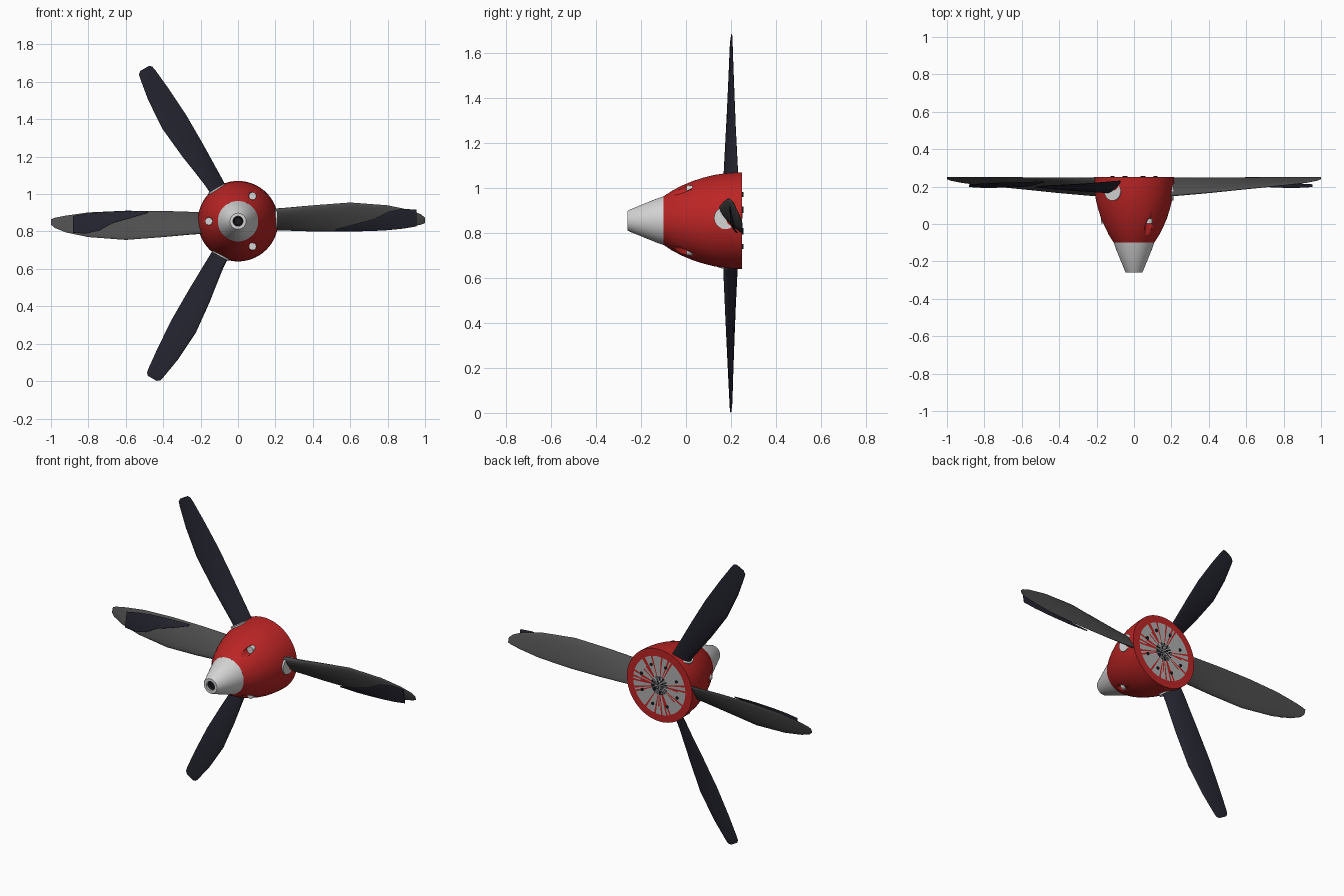
import bpy, bmesh, math, random
from mathutils import Vector

random.seed(4)
cube = bpy.data.objects.get("Cube")
if cube:
    bpy.data.objects.remove(cube)

HUB_Z = 0.855


def material(name, rgb):
    m = bpy.data.materials.new(name)
    m.use_nodes = True
    m.diffuse_color = (*rgb, 1)
    m.node_tree.nodes["Principled BSDF"].inputs["Base Color"].default_value = (*rgb, 1)
    return m


RED = material("spinner red", (0.5, 0.018, 0.018))
WHITE = material("pale grey", (0.66, 0.66, 0.66))
PLATE = material("plate grey", (0.42, 0.42, 0.42))
GREY = material("blade grey", (0.075, 0.075, 0.075))
NAVY = material("blade navy", (0.017, 0.017, 0.028))
BLACK = material("bore black", (0.01, 0.01, 0.013))


def finish(bm, name, mats, angle=35):
    bmesh.ops.remove_doubles(bm, verts=bm.verts, dist=0.0001)
    bmesh.ops.recalc_face_normals(bm, faces=bm.faces)
    me = bpy.data.meshes.new(name)
    bm.to_mesh(me)
    bm.free()
    ob = bpy.data.objects.new(name, me)
    bpy.context.collection.objects.link(ob)
    for m in mats:
        me.materials.append(m)
    bpy.ops.object.select_all(action='DESELECT')
    ob.select_set(True)
    bpy.context.view_layer.objects.active = ob
    bpy.ops.object.shade_smooth_by_angle(angle=math.radians(angle))
    return ob


def skin(bm, rings, rule=None):
    """Bridge consecutive closed rings of points with quads."""
    loops = [[bm.verts.new(p) for p in ring] for ring in rings]
    n = len(loops[0])
    for i, (a, b) in enumerate(zip(loops, loops[1:])):
        for j in range(n):
            k = (j + 1) % n
            f = bm.faces.new((a[j], a[k], b[k], b[j]))
            if rule:
                f.material_index = rule(i, j)
    return loops


def revolve(name, profile, mats, segments=64, rule=None, center=(0, HUB_Z)):
    """Turn (y, radius) points around an axis along y."""
    bm = bmesh.new()
    turn = [2 * math.pi * j / segments for j in range(segments)]
    skin(bm, [[(center[0] + r * math.cos(t), y, center[1] + r * math.sin(t))
               for t in turn] for y, r in profile], rule)
    return finish(bm, name, mats)


def radial_frame(degrees):
    t = math.radians(degrees)
    return Vector((math.cos(t), 0, math.sin(t))), Vector((-math.sin(t), 0, math.cos(t)))


def blade(name, degrees, stations, mat, stretch=1.0):
    """Loft a twisted airfoil; station = radius, low, high, low y, high y, half thickness."""
    out, side = radial_frame(degrees)
    back, n = Vector((0, 1, 0)), 24
    rings = []
    for r, lo, hi, ylo, yhi, thick in stations:
        a, b = side * lo + back * ylo, side * hi + back * yhi
        chord = b - a
        normal = chord.cross(out).normalized()
        ring = []
        for j in range(n):
            t = 2 * math.pi * j / n
            u = 0.5 + 0.5 * math.cos(t)
            bulge = math.sin(t) * thick * (0.75 + 0.5 * u)
            ring.append(out * r * stretch + a + chord * u + normal * bulge
                        + Vector((0, 0, HUB_Z)))
        rings.append(ring)
    bm = bmesh.new()
    loops = skin(bm, rings)
    for end in (loops[0], loops[-1]):
        bm.faces.new(end)
    return finish(bm, name, [mat], 50)


# Spinner shell
spinner = revolve("spinner", [
    (-0.1, 0), (-0.1, 0.108), (-0.06, 0.134), (-0.02, 0.155), (0.03, 0.176),
    (0.08, 0.192), (0.13, 0.204), (0.18, 0.211), (0.22, 0.214), (0.25, 0.215),
    (0.25, 0)], [RED], 96)

# Round openings in the spinner, each with a pale plug at the bottom
for degrees in (60, 180, 300):
    out, _ = radial_frame(degrees)
    spot = (out.x * 0.156, HUB_Z + out.z * 0.156)
    cutter = revolve("opening_cutter", [(-0.2, 0), (-0.2, 0.021), (0.03, 0.021), (0.03, 0)],
                     [RED], 24, center=spot)
    cutter.hide_render = True
    mod = spinner.modifiers.new("opening", 'BOOLEAN')
    mod.operation = 'DIFFERENCE'
    mod.object = cutter
    bpy.context.view_layer.objects.active = spinner
    bpy.ops.object.modifier_apply(modifier=mod.name)
    bpy.data.objects.remove(cutter)
    revolve(f"opening_plug_{degrees}", [(0.04, 0), (0.04, 0.02), (0.002, 0.02), (0.002, 0)],
            [WHITE], 24, center=spot)

# Nose cone with a dark bore
revolve("nose_cone", [(-0.1, 0.108), (-0.135, 0.096), (-0.255, 0.047), (-0.26, 0.043),
                      (-0.26, 0.027), (-0.225, 0.025)], [WHITE])
revolve("nose_bore", [(-0.25, 0.0265), (-0.235, 0.02), (-0.235, 0)], [BLACK], 32)

# Back plate: pale sectors, thin red spokes and a mottled dark centre
spokes = {j for j in range(96) if random.random() < 0.24}


def plate_rule(i, j):
    if i >= 2:
        return random.choice((0, 2, 2))
    return 1 if j in spokes and (i == 1 or j % 3) else 0


revolve("back_plate", [(0.252, 0.172), (0.252, 0.125), (0.252, 0.055), (0.252, 0.03),
                       (0.252, 0)], [PLATE, RED, BLACK], 96, plate_rule)
for k in range(8):
    out, _ = radial_frame(45 * k + 20)
    revolve(f"plate_bolt_{k}", [(0.25, 0.009), (0.256, 0.009), (0.256, 0)], [BLACK], 12,
            center=(out.x * 0.125, HUB_Z + out.z * 0.125))

# Pale cuffs where the blades enter the spinner
for degrees in (0, 120, 240):
    out, side = radial_frame(degrees)
    bm = bmesh.new()
    rings = []
    for r, size in ((0.15, 0.05), (0.211, 0.05), (0.211, 0)):
        rings.append([out * r + side * (0.012 + size * math.cos(t * math.pi / 16))
                      + Vector((0, 0.175 + size * math.sin(t * math.pi / 16), HUB_Z))
                      for t in range(32)])
    skin(bm, rings)
    finish(bm, f"blade_cuff_{degrees}", [WHITE])

# Narrow navy blades
navy_stations = [
    (0.10, -0.035, 0.045, 0.232, 0.168, 0.018), (0.25, -0.04, 0.055, 0.229, 0.171, 0.016),
    (0.45, -0.044, 0.085, 0.220, 0.179, 0.012), (0.63, -0.044, 0.103, 0.214, 0.186, 0.009),
    (0.80, -0.033, 0.092, 0.209, 0.192, 0.006), (0.92, -0.021, 0.072, 0.206, 0.196, 0.004),
    (0.945, -0.016, 0.066, 0.205, 0.197, 0.003), (0.957, -0.004, 0.05, 0.203, 0.199, 0.002)]
blade("upper_blade", 120, navy_stations, NAVY)
blade("lower_blade", 240, navy_stations, NAVY)

# Broad grey blades with a navy panel in front of each outer half
grey_stations = [
    (0.12, -0.045, 0.06, 0.245, 0.145, 0.02), (0.25, -0.05, 0.07, 0.247, 0.155, 0.018),
    (0.40, -0.055, 0.085, 0.248, 0.168, 0.015), (0.60, -0.056, 0.1, 0.249, 0.188, 0.011),
    (0.80, -0.047, 0.085, 0.25, 0.207, 0.007), (0.92, -0.03, 0.06, 0.25, 0.22, 0.004),
    (0.98, -0.018, 0.036, 0.25, 0.232, 0.003), (1.0, -0.01, 0.018, 0.25, 0.24, 0.002)]
panel_stations = [
    (0.52, -0.054, -0.045, 0.228, 0.222, 0.002), (0.62, -0.055, -0.018, 0.224, 0.2, 0.003),
    (0.73, -0.052, 0.012, 0.222, 0.197, 0.003), (0.80, -0.048, 0.05, 0.22, 0.194, 0.003),
    (0.88, -0.04, 0.066, 0.216, 0.194, 0.003), (0.955, -0.028, 0.062, 0.212, 0.198, 0.002)]
for label, degrees, stretch in (("left", 0, 1.0), ("right", 180, 0.925)):
    blade(f"{label}_blade", degrees, grey_stations, GREY)
    blade(f"{label}_blade_panel", degrees, panel_stations, NAVY, stretch)
